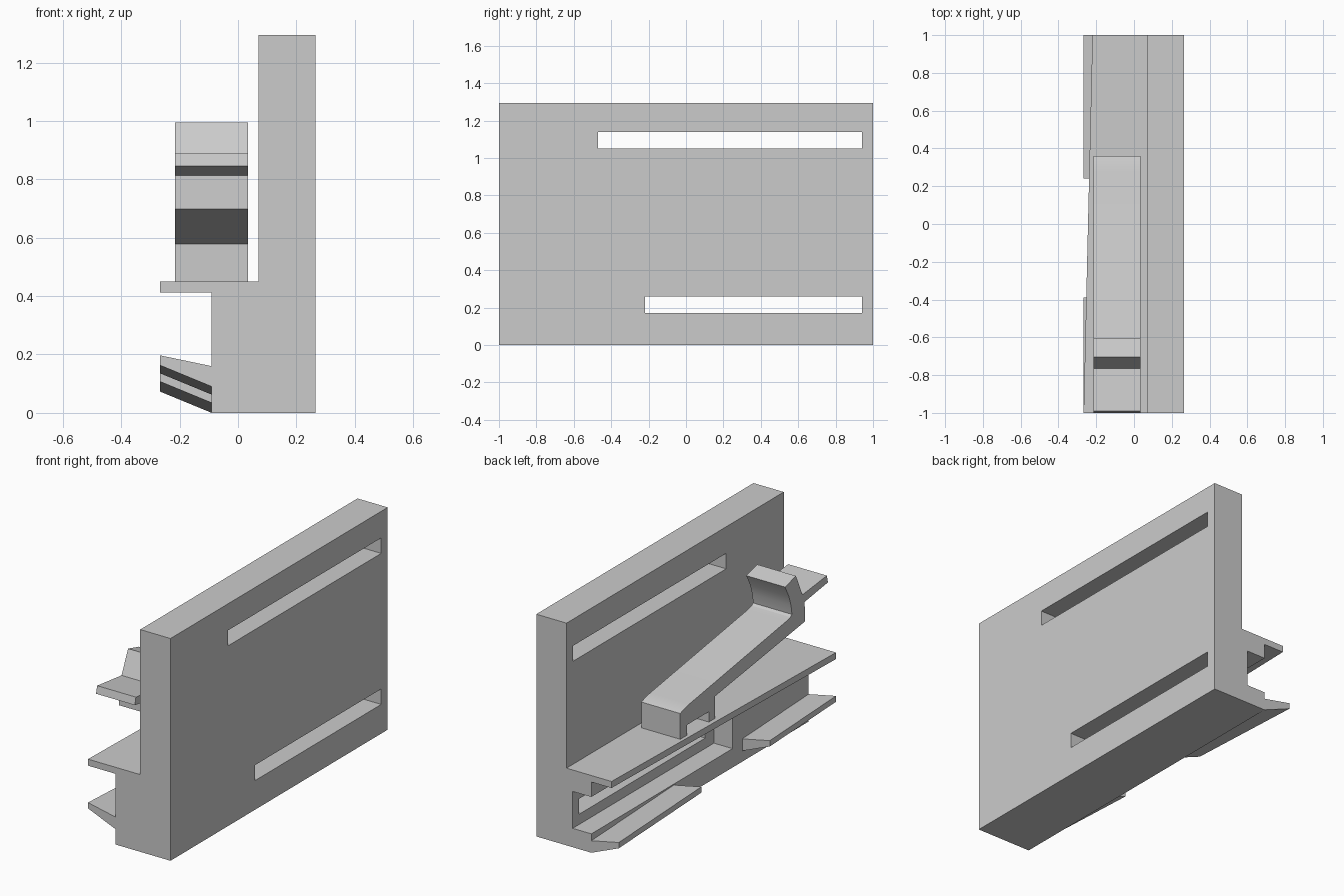
import bpy
import bmesh
import math

cube = bpy.data.objects.get("Cube")
if cube:
    bpy.data.objects.remove(cube, do_unlink=True)

grey = bpy.data.materials.new("plain grey")
grey.use_nodes = True
grey.diffuse_color = (0.6, 0.6, 0.6, 1)
grey.node_tree.nodes["Principled BSDF"].inputs["Base Color"].default_value = (0.6, 0.6, 0.6, 1)


def loft(name, start, end):
    """Solid between two matching rings of 3D points."""
    bm = bmesh.new()
    a = [bm.verts.new(p) for p in start]
    b = [bm.verts.new(p) for p in end]
    n = len(a)
    bm.faces.new(a)
    bm.faces.new(b[::-1])
    for i in range(n):
        j = (i + 1) % n
        bm.faces.new((a[j], a[i], b[i], b[j]))
    bmesh.ops.recalc_face_normals(bm, faces=bm.faces)
    mesh = bpy.data.meshes.new(name)
    bm.to_mesh(mesh)
    bm.free()
    mesh.materials.append(grey)
    obj = bpy.data.objects.new(name, mesh)
    bpy.context.collection.objects.link(obj)
    return obj


def box(name, xs, ys, zs):
    ring = [(xs[0], ys[0]), (xs[1], ys[0]), (xs[1], ys[1]), (xs[0], ys[1])]
    return loft(name, [(x, y, zs[0]) for x, y in ring], [(x, y, zs[1]) for x, y in ring])


# Tall panel with the thicker block along its foot
profile = [(-0.09, 0), (0.265, 0), (0.265, 1.295), (0.07, 1.295), (0.07, 0.45), (-0.09, 0.45)]
body = loft("panel_and_block", [(x, -1, z) for x, z in profile], [(x, 1, z) for x, z in profile])

# Two long slots through the panel, and the channel in the block
cutters = [
    box("upper_slot_cutter", (-0.5, 0.5), (-0.47, 0.94), (1.05, 1.14)),
    box("channel_cutter", (-0.5, 0.03), (-0.30, 1.5), (0.11, 0.325)),
    box("lower_slot_cutter", (-0.5, 0.5), (-0.22, 0.94), (0.17, 0.26)),
]
bpy.context.view_layer.objects.active = body
for cutter in cutters:
    cutter.hide_render = True
    cut = body.modifiers.new("cut", "BOOLEAN")
    cut.operation = "DIFFERENCE"
    cut.solver = "EXACT"
    cut.object = cutter
    bpy.ops.object.modifier_apply(modifier=cut.name)
    bpy.data.objects.remove(cutter, do_unlink=True)

# Tapering shelf above the channel
plan = [(-0.09, -1), (-0.09, 1), (-0.22, 1), (-0.267, -1)]
loft("shelf", [(x, y, 0.412) for x, y in plan], [(x, y, 0.45) for x, y in plan])


# Sloping lower flanges, falling towards the back
def flange_ring(y):
    drop = 0.045 * (y + 1)
    section = [(-0.09, 0.09), (-0.267, 0.163), (-0.267, 0.197), (-0.09, 0.16)]
    return [(x, y, z - drop) for x, z in section]


for name, y0, y1 in (("front_flange", -1, -0.39), ("back_flange", 0.24, 1)):
    loft(name, flange_ring(y0), flange_ring(y1))

# Springy latch arm: notched foot, rising arm, upright thumb tab and front tip
side = [
    (0.36, 0.45), (0.36, 0.60), (0.33, 0.612), (0.28, 0.623),    # back of foot
    (-0.62, 0.765), (-0.655, 0.774), (-0.668, 0.785),            # arm top
    (-0.66, 0.84), (-0.64, 0.90), (-0.605, 0.968),               # back of tab
    (-0.705, 0.995), (-0.765, 0.862),                            # front of tab
    (-0.99, 0.888), (-1.0, 0.845), (-0.785, 0.813),              # tip
    (-0.79, 0.698), (0.04, 0.578), (0.04, 0.45),                 # arm underside
    (0.097, 0.45), (0.097, 0.51), (0.30, 0.51), (0.30, 0.45),    # foot notch
]
arm = loft("latch_arm", [(-0.215, y, z) for y, z in side], [(0.035, y, z) for y, z in side])
bpy.ops.object.select_all(action="DESELECT")
arm.select_set(True)
bpy.context.view_layer.objects.active = arm
bpy.ops.object.shade_smooth_by_angle(angle=math.radians(25))
